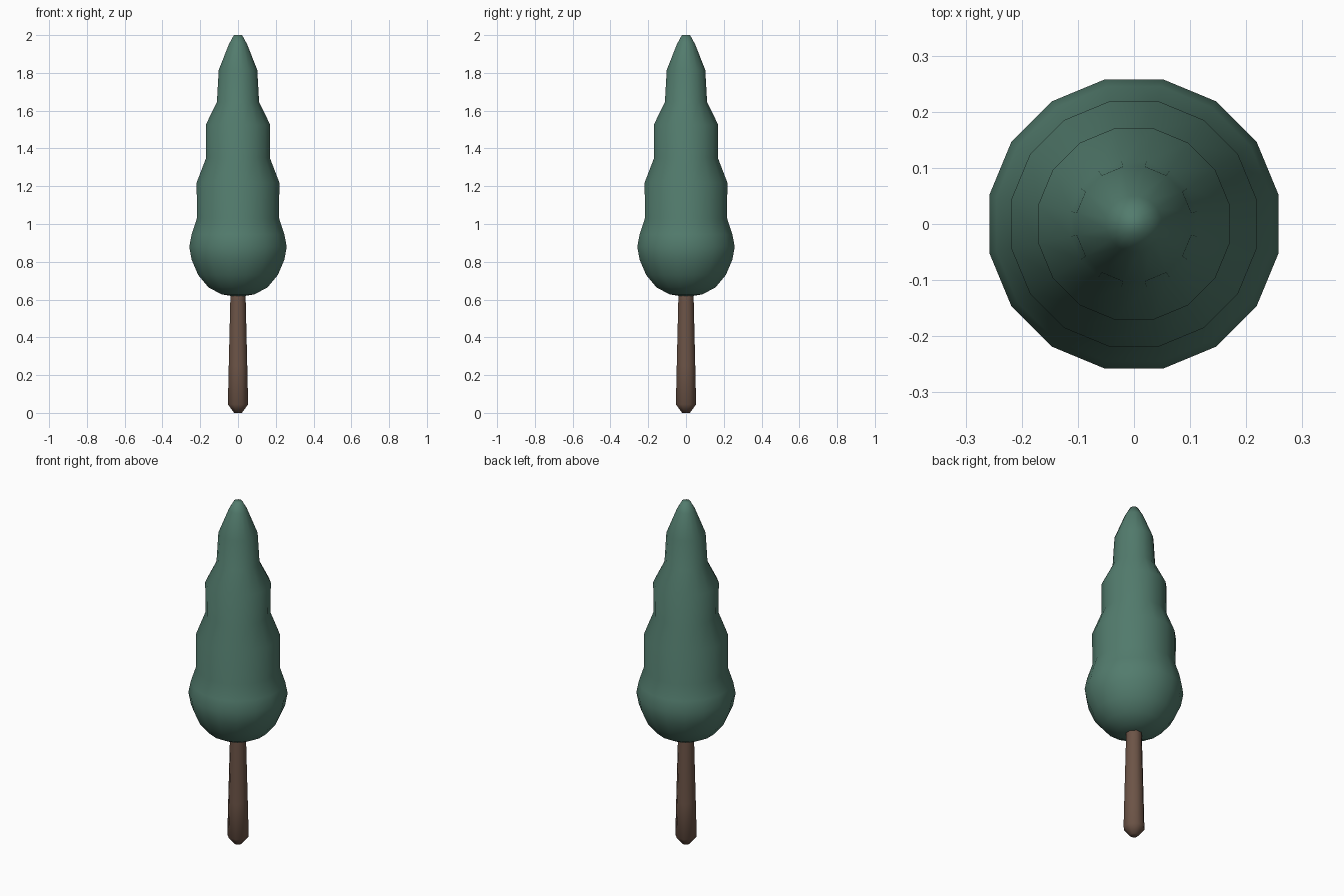
import bpy, bmesh
from math import cos, sin, pi

cube = bpy.data.objects.get("Cube")
if cube:
    bpy.data.objects.remove(cube)


def material(name, rgb):
    m = bpy.data.materials.new(name)
    m.use_nodes = True
    m.diffuse_color = (*rgb, 1)
    m.node_tree.nodes["Principled BSDF"].inputs["Base Color"].default_value = (*rgb, 1)
    return m


def lathe(name, profile, sides, mat, turn=0.0):
    """Revolve (radius, height) pairs around z and close both ends."""
    bm = bmesh.new()
    rings = []
    for r, z in profile:
        rings.append([bm.verts.new((r * cos(2 * pi * (i + turn) / sides),
                                    r * sin(2 * pi * (i + turn) / sides), z))
                      for i in range(sides)])
    for low, high in zip(rings, rings[1:]):
        for i in range(sides):
            j = (i + 1) % sides
            bm.faces.new((low[i], low[j], high[j], high[i]))
    bm.faces.new(rings[0][::-1])
    bm.faces.new(rings[-1])
    for f in bm.faces:
        f.smooth = True
    mesh = bpy.data.meshes.new(name)
    bm.to_mesh(mesh)
    bm.free()
    mesh.materials.append(mat)
    obj = bpy.data.objects.new(name, mesh)
    bpy.context.collection.objects.link(obj)
    return obj


leaf_green = material("leaf green", (0.085, 0.2, 0.153))
bark_brown = material("bark brown", (0.15, 0.088, 0.062))

# Trunk: tapered, with a rounded foot
lathe("trunk", [(0.022, 0), (0.058, 0.045), (0.053, 0.25), (0.044, 0.6), (0.042, 0.7)],
      8, bark_brown, 0.5)

# Foliage: four soft tiers in one closed shell
tiers = [(0.03, 0.618), (0.09, 0.628), (0.16, 0.665), (0.215, 0.73),
         (0.25, 0.81), (0.263, 0.88), (0.25, 0.945), (0.222, 1.03),
         (0.223, 1.22), (0.172, 1.35), (0.174, 1.525), (0.114, 1.645),
         (0.104, 1.815), (0.05, 1.95), (0.022, 2.0)]
lathe("foliage", tiers, 16, leaf_green, 0.5)
